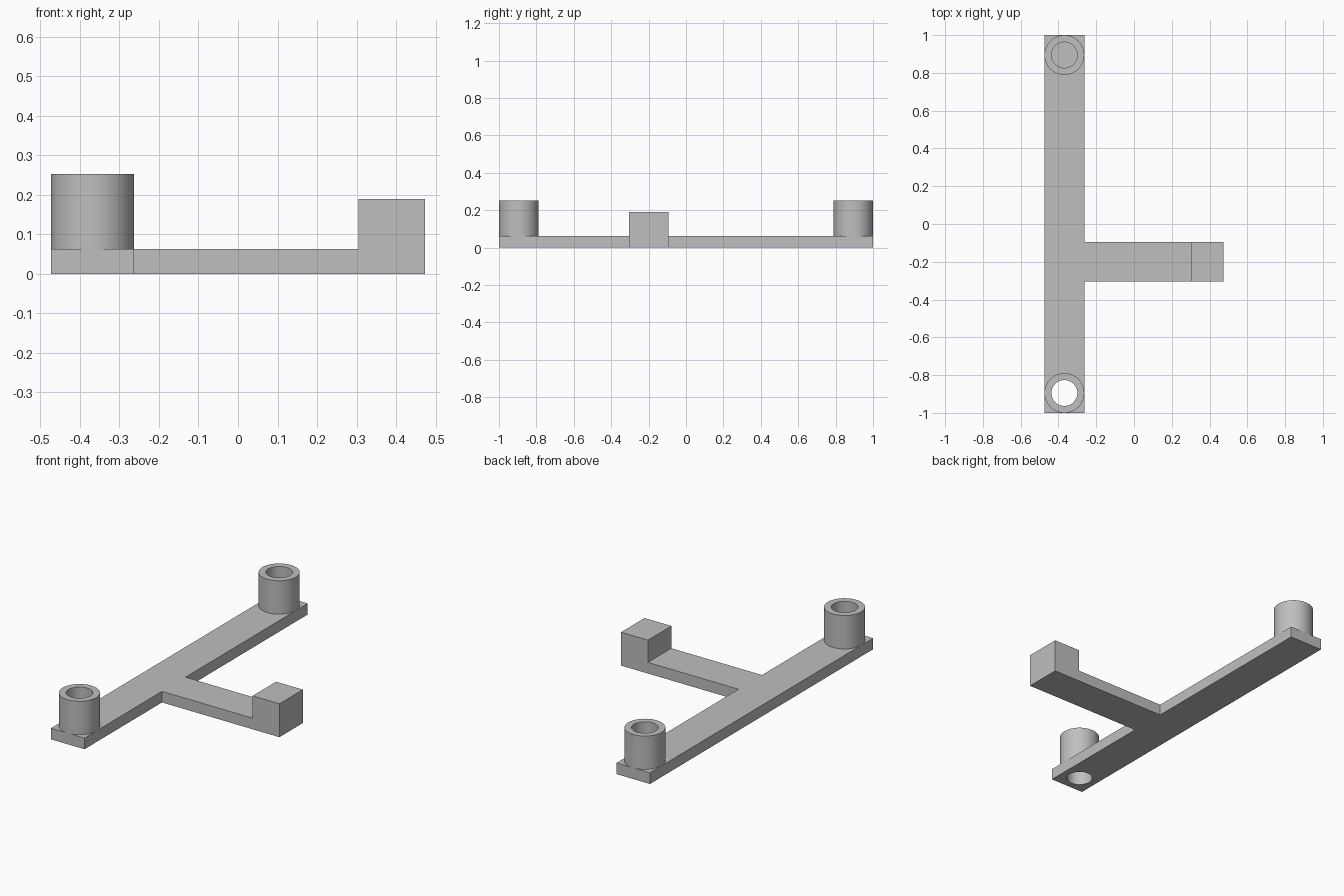
import bpy, bmesh, math
from mathutils import Matrix

if "Cube" in bpy.data.objects:
    bpy.data.objects.remove(bpy.data.objects["Cube"])

U = 2 / 190               # one design unit; the long bar is 190 units
PLATE, POST_TOP, BLOCK_TOP = 6 * U, 24 * U, 18 * U
LEFT, RIGHT, WIDTH = -45 * U, 45 * U, 20 * U
ARM_LOW, BLOCK_X = -29 * U, 29 * U
POST_X, POST_Y = LEFT + WIDTH / 2, 1 - WIDTH / 2
OUTER, BORE = WIDTH / 2, 6.5 * U
SIDES = 64

grey = bpy.data.materials.new("plain grey")
grey.use_nodes = True
colour = (0.52, 0.52, 0.52, 1)
grey.diffuse_color = colour
grey.node_tree.nodes["Principled BSDF"].inputs["Base Color"].default_value = colour


def finish(name, bm):
    bmesh.ops.recalc_face_normals(bm, faces=bm.faces)
    mesh = bpy.data.meshes.new(name)
    bm.to_mesh(mesh)
    bm.free()
    mesh.materials.append(grey)
    obj = bpy.data.objects.new(name, mesh)
    bpy.context.collection.objects.link(obj)
    return obj


def extrude(bm, outline, height):
    face = bm.faces.new([bm.verts.new((x, y, 0)) for x, y in outline])
    bmesh.ops.triangulate
    top = bmesh.ops.extrude_face_region(bm, geom=[face])["geom"]
    verts = [v for v in top if isinstance(v, bmesh.types.BMVert)]
    bmesh.ops.translate(bm, vec=(0, 0, height), verts=verts)
    return [f for f in top if isinstance(f, bmesh.types.BMFace)][0]


# T-shaped base: long bar and side arm, with the end block raised from the arm
bar_right, arm_high = LEFT + WIDTH, ARM_LOW + WIDTH
bm = bmesh.new()
extrude(bm, [(LEFT, -1), (bar_right, -1), (bar_right, ARM_LOW), (RIGHT, ARM_LOW),
             (RIGHT, arm_high), (bar_right, arm_high), (bar_right, 1), (LEFT, 1)], PLATE)
bmesh.ops.bisect_plane(bm, geom=bm.verts[:] + bm.edges[:] + bm.faces[:],
                       plane_co=(BLOCK_X, 0, 0), plane_no=(1, 0, 0))
pad = [f for f in bm.faces if f.calc_center_median().x > BLOCK_X
       and all(v.co.z > PLATE / 2 for v in f.verts)]
raised = bmesh.ops.extrude_face_region(bm, geom=pad)["geom"]
bmesh.ops.delete(bm, geom=[f for f in pad if f.is_valid], context="FACES")
bmesh.ops.translate(bm, vec=(0, 0, BLOCK_TOP - PLATE),
                    verts=[v for v in raised if isinstance(v, bmesh.types.BMVert)])
bmesh.ops.dissolve_limit(bm, angle_limit=0.01, verts=bm.verts, edges=bm.edges)
base = finish("base_plate", bm)

# Bore through the base under the front post
bm = bmesh.new()
bmesh.ops.create_cone(bm, cap_ends=True, segments=SIDES, radius1=BORE, radius2=BORE,
                      depth=PLATE * 4, matrix=Matrix.Translation((POST_X, -POST_Y, 0)))
cutter = finish("bore_cutter", bm)
cutter.hide_render = True
cutter.hide_viewport = True
cut = base.modifiers.new("bore", "BOOLEAN")
cut.operation = "DIFFERENCE"
cut.solver = "EXACT"
cut.object = cutter

# Hollow posts at both ends; the back one is closed by the base
for name, y in (("front_post", -POST_Y), ("back_post", POST_Y)):
    bm = bmesh.new()
    section = [(BORE, PLATE), (BORE, POST_TOP), (OUTER, POST_TOP), (OUTER, PLATE)]
    verts = [bm.verts.new((r, 0, z)) for r, z in section]
    edges = [bm.edges.new((verts[i], verts[(i + 1) % 4])) for i in range(4)]
    bmesh.ops.spin(bm, geom=verts + edges, cent=(0, 0, 0), axis=(0, 0, 1),
                   angle=math.tau, steps=SIDES)
    bmesh.ops.remove_doubles(bm, verts=bm.verts, dist=0.0001)
    # The foot ring is hidden against the base
    feet = [f for f in bm.faces if all(v.co.z < PLATE + 0.001 for v in f.verts)]
    bmesh.ops.recalc_face_normals(bm, faces=bm.faces)
    bmesh.ops.delete(bm, geom=feet, context="FACES")
    post = finish(name, bm)
    post.location = (POST_X, y, 0)
    bpy.ops.object.select_all(action="DESELECT")
    post.select_set(True)
    bpy.context.view_layer.objects.active = post
    bpy.ops.object.shade_smooth_by_angle(angle=math.radians(30))
